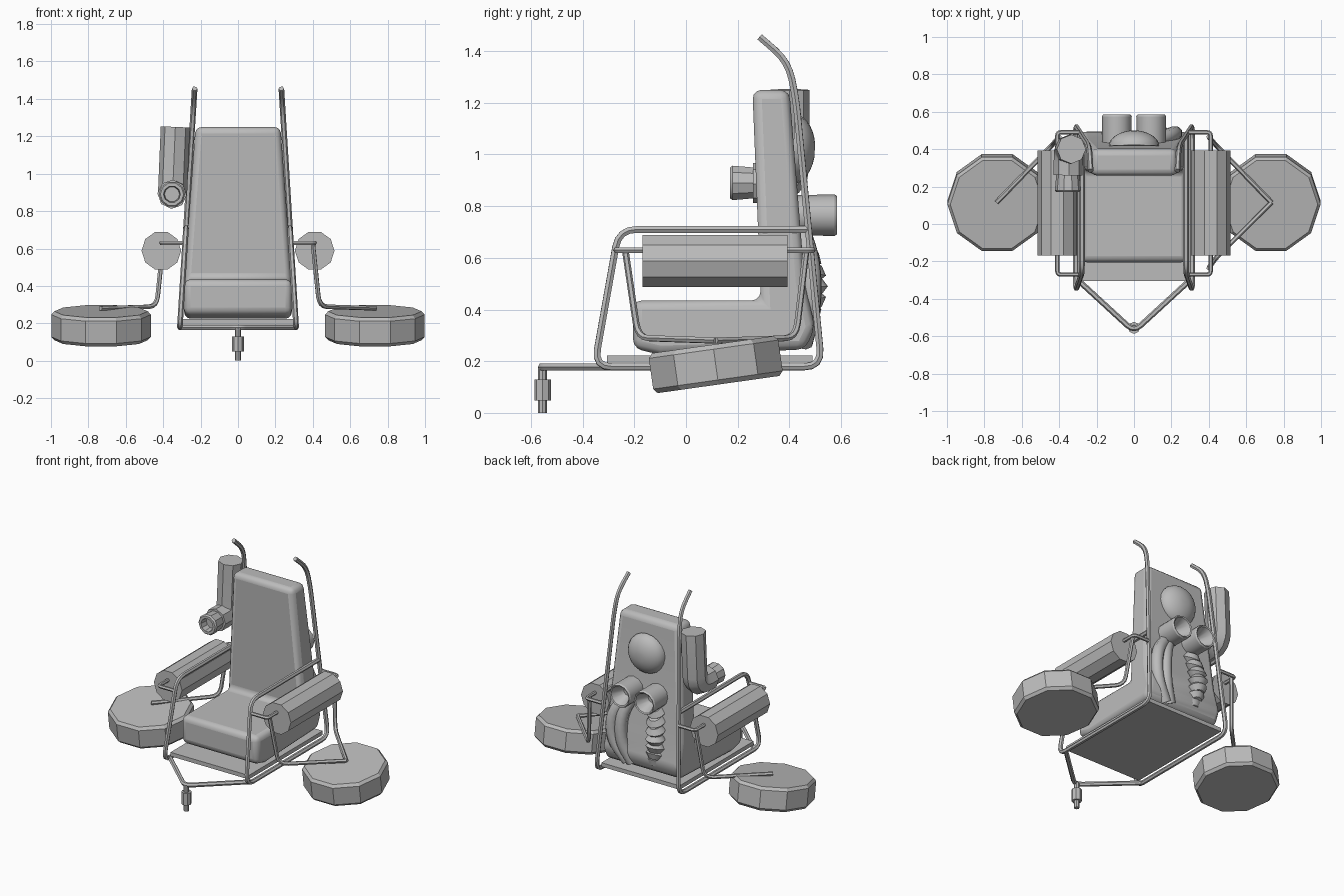
import bpy, bmesh, math
from mathutils import Vector, Matrix

cube = bpy.data.objects.get("Cube")
if cube:
    bpy.data.objects.remove(cube, do_unlink=True)

grey = bpy.data.materials.new("plain grey")
grey.use_nodes = True
GREY = (0.5, 0.5, 0.5, 1)
grey.diffuse_color = GREY
grey.node_tree.nodes["Principled BSDF"].inputs["Base Color"].default_value = GREY


def finish(obj, angle=30):
    """Colour the object and smooth its soft edges."""
    obj.data.materials.clear()
    obj.data.materials.append(grey)
    bpy.ops.object.select_all(action='DESELECT')
    obj.select_set(True)
    bpy.context.view_layer.objects.active = obj
    bpy.ops.object.shade_smooth_by_angle(angle=math.radians(angle))
    return obj


def from_bmesh(name, bm):
    bmesh.ops.recalc_face_normals(bm, faces=bm.faces)
    mesh = bpy.data.meshes.new(name)
    bm.to_mesh(mesh)
    bm.free()
    obj = bpy.data.objects.new(name, mesh)
    bpy.context.collection.objects.link(obj)
    return obj


def lathe(name, profile, loc, axis=(0, 0, 1), sides=10, angle=30):
    """Turn (radius, height) points around an axis; open ends are capped."""
    bm = bmesh.new()
    rings = []
    for r, h in profile:
        rings.append([bm.verts.new((r * math.cos(2 * math.pi * i / sides),
                                    r * math.sin(2 * math.pi * i / sides), h))
                      for i in range(sides)])
    for a, b in zip(rings, rings[1:]):
        for i in range(sides):
            j = (i + 1) % sides
            bm.faces.new((a[i], a[j], b[j], b[i]))
    bm.faces.new(rings[0])
    bm.faces.new(rings[-1])
    turn = Vector(axis).to_track_quat('Z', 'Y').to_matrix().to_4x4()
    bmesh.ops.transform(bm, matrix=Matrix.Translation(loc) @ turn, verts=bm.verts)
    return finish(from_bmesh(name, bm), angle)


def rounded(points, radius):
    """Round the inner corners of a path."""
    pts = [Vector(p) for p in points]
    out = [pts[0]]
    for a, b, c in zip(pts, pts[1:], pts[2:]):
        p = b + (a - b).normalized() * min(radius, (a - b).length / 2)
        q = b + (c - b).normalized() * min(radius, (c - b).length / 2)
        for k in range(5):
            t = k / 4
            out.append(p * (1 - t) ** 2 + b * 2 * t * (1 - t) + q * t * t)
    return out + [pts[-1]]


def tube(name, points, radius=0.014, corner=0.05, resolution=1, angle=50):
    curve = bpy.data.curves.new(name, 'CURVE')
    curve.dimensions = '3D'
    curve.bevel_depth = radius
    curve.bevel_resolution = resolution
    curve.use_fill_caps = True
    path = rounded(points, corner)
    spline = curve.splines.new('POLY')
    spline.points.add(len(path) - 1)
    for sp, p in zip(spline.points, path):
        sp.co = (*p, 1)
    obj = bpy.data.objects.new(name, curve)
    bpy.context.collection.objects.link(obj)
    bpy.ops.object.select_all(action='DESELECT')
    obj.select_set(True)
    bpy.context.view_layer.objects.active = obj
    bpy.ops.object.convert(target='MESH')
    return finish(bpy.context.object, angle)


def block(name, outline, half_width, bevel, segments):
    """Extrude a (y, z) outline across x, with the half width given by height."""
    bm = bmesh.new()
    left, right = [[bm.verts.new((s * half_width(z), y, z)) for y, z in outline]
                   for s in (1, -1)]
    bm.faces.new(left)
    bm.faces.new(right)
    n = len(outline)
    for i in range(n):
        j = (i + 1) % n
        bm.faces.new((left[i], left[j], right[j], right[i]))
    obj = from_bmesh(name, bm)
    if bevel:
        mod = obj.modifiers.new("bevel", 'BEVEL')
        mod.width = bevel
        mod.segments = segments
    return finish(obj, 40)


# Padded seat with tall tapering back
block("seat_and_back",
      [(-0.205, 0.435), (-0.205, 0.25), (-0.1, 0.225), (0.46, 0.245), (0.5, 0.33),
       (0.46, 0.5), (0.40, 1.25), (0.257, 1.25), (0.29, 0.435)],
      lambda z: 0.288 - max(0, z - 0.44) * 0.075, 0.035, 3)

# Floor plate
block("floor_plate", [(-0.305, 0.195), (0.49, 0.195), (0.49, 0.222), (-0.305, 0.222)],
      lambda z: 0.295, 0, 1)


def frame_point(s, y, z):
    """Point on the side frame, which leans inward with height."""
    return (s * (0.322 - 0.062 * z), y, z)


for s, side in ((1, "left"), (-1, "right")):
    # Side frame: armrest, front leg, floor rail and back upright with handle
    outline = [(0.47, 0.71), (-0.26, 0.71), (-0.355, 0.178), (0.525, 0.178),
               (0.425, 1.22), (0.395, 1.36), (0.285, 1.455)]
    tube(side + "_frame", [frame_point(s, y, z) for y, z in outline], 0.015, 0.07)

    # Outrigger bar holding the drum
    tube(side + "_outrigger_bar",
         [(s * 0.29, -0.27, 0.63), (s * 0.41, -0.27, 0.63),
          (s * 0.41, 0.49, 0.63), (s * 0.29, 0.49, 0.63)], 0.012, 0.02)

    # Side drum
    lathe(side + "_drum", [(0.106, 0), (0.106, 0.56)],
          (s * 0.41, -0.168, 0.588), (0, 1, 0))

    # Tilted float
    tilt = Vector((0, -math.sin(0.14), math.cos(0.14)))
    lathe(side + "_float", [(0.25, -0.078), (0.266, -0.06), (0.266, 0.06), (0.25, 0.078)],
          Vector((s * 0.732, 0.115, 0.187)), tilt, angle=12)

    # Float struts: the right float has only the rear one
    hub = (s * 0.735, 0.115, 0.28)
    tube(side + "_rear_strut",
         [(s * 0.40, 0.465, 0.63), (s * 0.435, 0.425, 0.29), hub], 0.013, 0.06)
    if s > 0:
        tube(side + "_front_strut",
             [(s * 0.40, -0.235, 0.63), (s * 0.435, -0.185, 0.29), hub], 0.013, 0.06)

    # Exhaust cup behind the back
    lathe(side + "_exhaust",
          [(0.078, 0), (0.08, 0.17), (0.074, 0.18), (0.066, 0.175), (0.03, 0.09)],
          (s * 0.092, 0.405, 0.765), (0, 1, 0), 12)

# Front fork and its foot
tube("front_fork", [(-0.305, -0.295, 0.178), (0, -0.575, 0.178), (0.305, -0.295, 0.178)],
     0.015, 0.05)
lathe("front_foot", [(0.017, 0), (0.017, 0.048), (0.032, 0.048), (0.032, 0.13),
                     (0.017, 0.13), (0.017, 0.178)], (0, -0.555, 0), sides=8)

# Dome on the back
dome = [(0.135 * math.cos(t * math.pi / 16), 0.085 * math.sin(t * math.pi / 16))
        for t in range(8)]
lathe("back_dome", dome, (0, 0.415, 1.02), (0, 1, -0.05), 20, 50)

# Tank with a forward nozzle
tube("tank", [(-0.335, 0.40, 1.25), (-0.35, 0.40, 0.89), (-0.353, 0.26, 0.89)],
     0.078, 0.07, 2, 25)
lathe("tank_nozzle", [(0.062, 0), (0.07, 0.09), (0.062, 0.1), (0.045, 0.1),
                      (0.04, 0.05), (0.02, 0.05)], (-0.353, 0.27, 0.89), (0, -1, 0))

# Ribbed bellows below the right exhaust
ribs = 7
for i in range(ribs):
    t = i / (ribs - 1)
    bulge = math.sin(math.pi * t)
    lathe("bellows_rib_%d" % (i + 1), [(0.038, -0.034), (0.064, 0), (0.038, 0.034)],
          (-0.09 - 0.02 * bulge, 0.445 + 0.04 * bulge, 0.66 - 0.34 * t),
          (0, 0.5 * math.cos(math.pi * t), 1), 12, 40)

# Curved twin hose below the left exhaust
for i, name in enumerate(("inner_hose", "outer_hose")):
    out = 0.07 * i
    tube(name, [(0.09 + out / 2, 0.44, 0.71), (0.15 + out, 0.485, 0.58),
                (0.15 + out, 0.485, 0.40), (0.09 + out / 2, 0.45, 0.27)],
         0.04, 0.1, 2)
